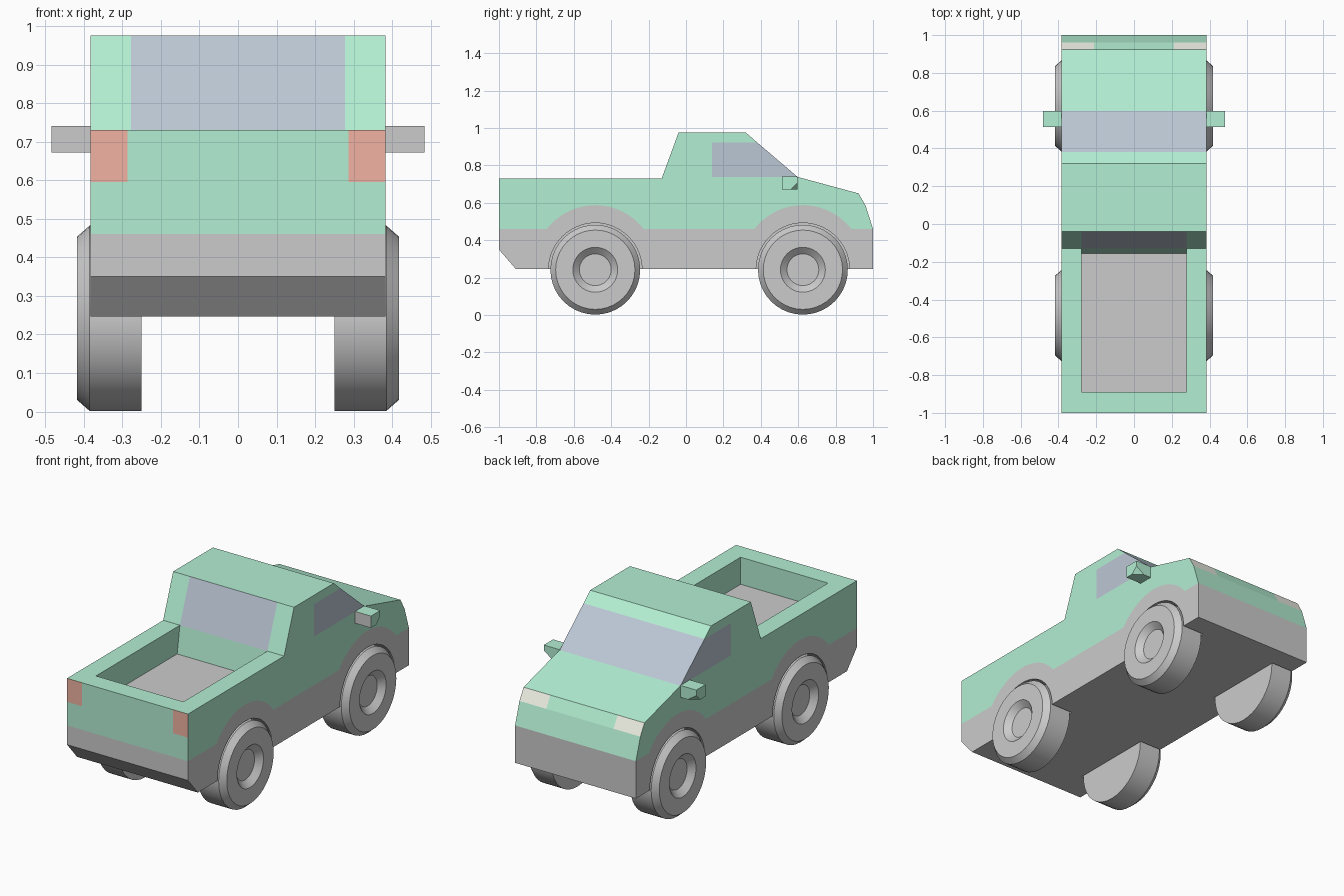
import bpy, bmesh, math

if "Cube" in bpy.data.objects:
    bpy.data.objects.remove(bpy.data.objects["Cube"])

W, WELL_X, BED_X = 0.383, 0.245, 0.277     # half widths: body, wheel wells, bed
ZF, ZB, ZS = 0.246, 0.575, 0.46            # heights: floor, bed floor, colour seam
AXLES, AXLE_Z = (-0.485, 0.625), 0.242


def material(name, rgb):
    m = bpy.data.materials.new(name)
    m.diffuse_color = (*rgb, 1)
    m.use_nodes = True
    m.node_tree.nodes["Principled BSDF"].inputs["Base Color"].default_value = m.diffuse_color
    return m


GREEN = material("green", (0.45, 0.86, 0.65))
GLASS = material("glass", (0.50, 0.57, 0.66))
RED = material("red", (0.88, 0.45, 0.36))
CREAM = material("cream", (0.88, 0.89, 0.80))
MATS = [None, GREEN, GLASS, RED, CREAM]
NAMES = ["lower_body", "upper_body", "windows", "tail_lights", "headlights"]


def add_object(name, bm, mats=()):
    me = bpy.data.meshes.new(name)
    bm.to_mesh(me)
    bm.free()
    for m in mats:
        me.materials.append(m)
    ob = bpy.data.objects.new(name, me)
    bpy.context.collection.objects.link(ob)
    return ob


def arc(yc, zc, r, zlow, n=28):
    a = math.asin((zlow - zc) / r)
    return [(yc + r * math.cos(t), zc + r * math.sin(t))
            for t in (math.pi - a - (math.pi - 2 * a) * i / n for i in range(n + 1))]


body = bmesh.new()


def face(pts, mat):
    f = body.faces.new([body.verts.new(p) for p in pts])
    f.material_index = mat


def strip(p, q, mat, x0=-W, x1=W):
    face([(x0, *p), (x1, *p), (x1, *q), (x0, *q)], mat)


def sides(p, q, mat, x0, x1=W):
    strip(p, q, mat, x0, x1)
    strip(p, q, mat, -x1, -x0)


def flat_pair(pts, mat, x=W):
    for s in (x, -x):
        face([(s, *p) for p in pts], mat)


arches = [arc(y, 0.26, 0.327, ZS) for y in AXLES]
wells = [arc(y, AXLE_Z, 0.25, ZF) for y in AXLES]

# key points of the side outline (y, z)
tail_low, tail_bottom = (-1, 0.35), (-0.91, ZF)
tail_seam, tail_lamp, tail_top = (-1, ZS), (-1, 0.595), (-1, 0.73)
bed_back, cab_low, cab_top = (-0.89, 0.73), (-0.13, 0.73), (-0.04, 0.975)
roof_front, shield_top, shield_low = (0.32, 0.975), (0.38, 0.923), (0.597, 0.738)
hood_front, lamp_low = (0.923, 0.65), (0.96, 0.585)
nose_seam, nose_low = (1, ZS), (1, ZF)

# body sides: green, grey and side windows
flat_pair([tail_seam, *arches[0], *arches[1], nose_seam, lamp_low, hood_front, shield_low,
           (0.14, 0.738), (0.14, 0.923), shield_top, roof_front, cab_top, cab_low,
           bed_back, tail_top, tail_lamp], 1)
flat_pair([tail_seam, tail_low, tail_bottom, *wells[0], *wells[1], nose_low, nose_seam,
           *arches[1][::-1], *arches[0][::-1]], 0)
flat_pair([(0.14, 0.738), shield_low, shield_top, (0.14, 0.923)], 2)

# tail with lamps
strip(tail_bottom, tail_low, 0)
strip(tail_low, tail_seam, 0)
strip(tail_seam, tail_lamp, 1)
sides(tail_lamp, tail_top, 3, 0.287)
strip(tail_lamp, tail_top, 1, -0.287, 0.287)

# bed rim and sunken bed
strip(tail_top, bed_back, 1)
sides(bed_back, cab_low, 1, BED_X)
floor_back, floor_front = (-0.89, ZB), (-0.155, ZB)
flat_pair([bed_back, floor_back, floor_front, cab_low], 1, BED_X)
strip(bed_back, floor_back, 1, -BED_X, BED_X)
strip(floor_back, floor_front, 0, -BED_X, BED_X)
strip(floor_front, cab_low, 1, -BED_X, BED_X)

# cab, hood and nose
sides(cab_low, cab_top, 1, BED_X)
strip(cab_low, cab_top, 2, -BED_X, BED_X)
strip(cab_top, roof_front, 1)
strip(roof_front, shield_top, 1)
strip(shield_top, shield_low, 2)
strip(shield_low, hood_front, 1)
sides(hood_front, lamp_low, 4, 0.213)
strip(hood_front, lamp_low, 1, -0.213, 0.213)
strip(lamp_low, nose_seam, 1)
strip(nose_seam, nose_low, 0)

# floor and wheel wells
strip(tail_bottom, wells[0][0], 0)
strip(wells[0][-1], wells[1][0], 0)
strip(wells[1][-1], nose_low, 0)
for w in wells:
    strip(w[0], w[-1], 0, -WELL_X, WELL_X)
    flat_pair(w, 0, WELL_X)
    for p, q in zip(w, w[1:]):
        sides(p, q, 0, WELL_X)

# one shell, oriented outward, then one object per colour
bmesh.ops.remove_doubles(body, verts=body.verts[:], dist=1e-5)
bmesh.ops.recalc_face_normals(body, faces=body.faces[:])
for i, name in enumerate(NAMES):
    part = body.copy()
    bmesh.ops.delete(part, geom=[f for f in part.faces if f.material_index != i],
                     context='FACES')
    for f in part.faces:
        f.material_index = 0
    add_object(name, part, [MATS[i]] if MATS[i] else [])
body.free()

# wheels: lathed tyre with a recessed hub
PROFILE = [(0.25, 0), (0.25, 0.24), (0.385, 0.24), (0.417, 0.212),
           (0.417, 0.12), (0.385, 0.085), (0.385, 0)]
for end, y in zip(("rear", "front"), AXLES):
    for side, s in (("left", -1), ("right", 1)):
        bm = bmesh.new()
        vs = [bm.verts.new((s * x, y, AXLE_Z + r)) for x, r in PROFILE]
        es = [bm.edges.new(e) for e in zip(vs, vs[1:])]
        bmesh.ops.spin(bm, geom=vs + es, cent=(0, y, AXLE_Z), axis=(1, 0, 0),
                       angle=2 * math.pi, steps=40)
        bmesh.ops.remove_doubles(bm, verts=bm.verts[:], dist=1e-5)
        bmesh.ops.recalc_face_normals(bm, faces=bm.faces[:])
        ob = add_object(f"{end}_{side}_wheel", bm)
        bpy.ops.object.select_all(action='DESELECT')
        ob.select_set(True)
        bpy.context.view_layer.objects.active = ob
        bpy.ops.object.shade_smooth_by_angle(angle=math.radians(30))

# door mirrors: box with the lower outer front corner cut off, grey glass at the back
X0, X1, Y0, Y1, Z0, Z1 = 0.38, 0.483, 0.513, 0.597, 0.672, 0.74
for side, s in (("left", -1), ("right", 1)):
    bm = bmesh.new()
    pts = [(x, y, z) for x in (X0, X1) for y in (Y0, Y1) for z in (Z0, Z1)
           if (x, y, z) != (X1, Y1, Z0)]
    pts += [(X1, 0.56, Z0), (X1, Y1, 0.708), (0.43, Y1, Z0)]
    bmesh.ops.convex_hull(bm, input=[bm.verts.new((s * x, y, z)) for x, y, z in pts])
    bmesh.ops.recalc_face_normals(bm, faces=bm.faces[:])
    for f in bm.faces:
        f.material_index = 1 if f.normal.y < -0.9 else 0
    add_object(f"{side}_mirror", bm, [GREEN, None])
